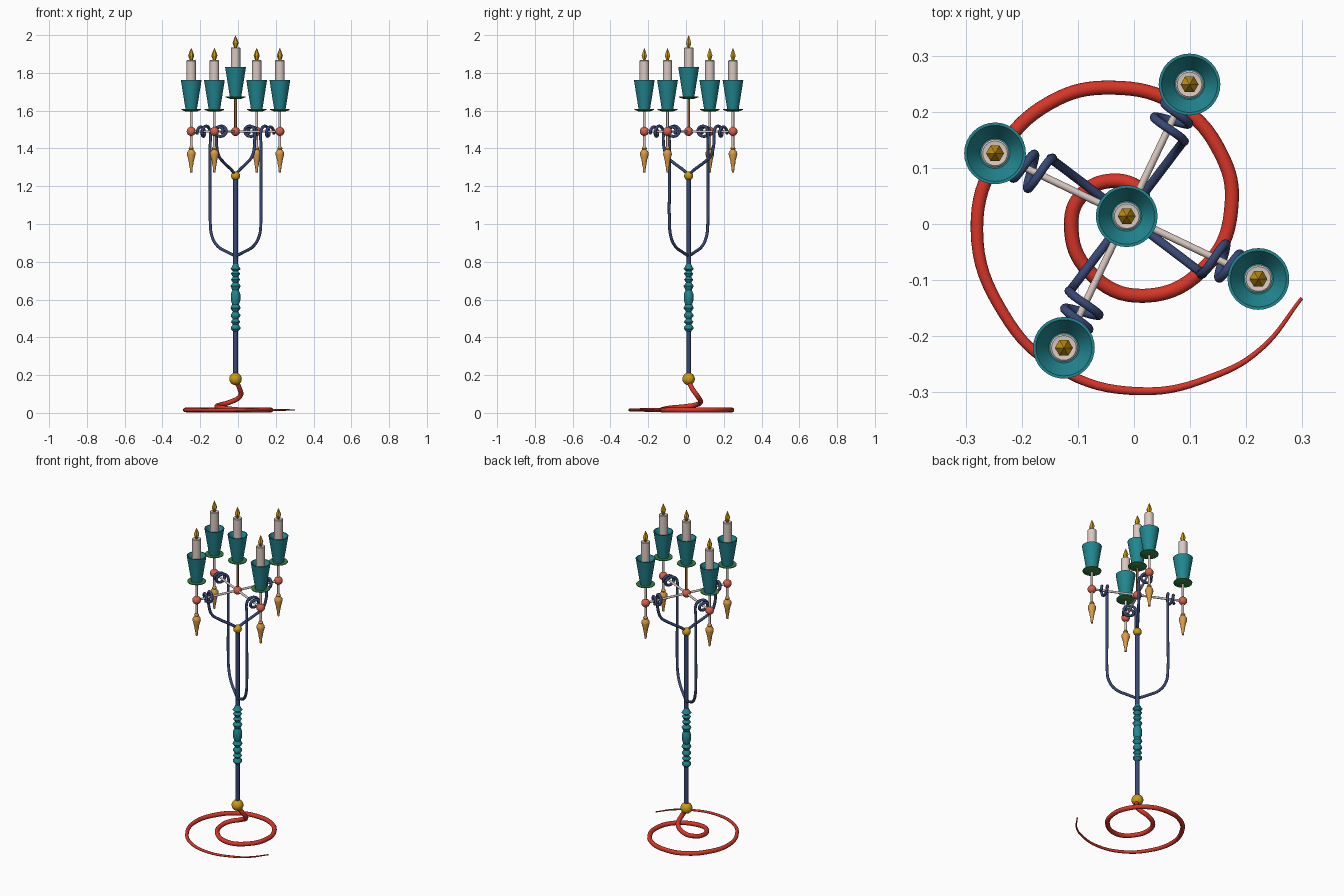
import bpy, bmesh, math
from mathutils import Vector

if "Cube" in bpy.data.objects:
    bpy.data.objects.remove(bpy.data.objects["Cube"])

CX, CY = -0.013, 0.014           # column axis
ARM, BAR_Z = 0.26, 1.49          # arm length and crossbar height
ARM_DEG = -25.5


def mat(name, r, g, b):
    m = bpy.data.materials.new(name)
    m.diffuse_color = (r, g, b, 1)
    m.use_nodes = True
    m.node_tree.nodes["Principled BSDF"].inputs["Base Color"].default_value = m.diffuse_color
    return m


RED = mat("red", 0.68, 0.035, 0.02)
TEAL = mat("teal", 0.015, 0.24, 0.28)
NAVY = mat("navy", 0.04, 0.065, 0.18)
GOLD = mat("gold", 0.62, 0.33, 0.006)
TAN = mat("tan", 0.70, 0.33, 0.06)
CORAL = mat("coral", 0.68, 0.12, 0.07)
CREAM = mat("cream", 0.70, 0.59, 0.54)
GREEN = mat("green", 0.04, 0.22, 0.06)
BROWN = mat("brown", 0.27, 0.11, 0.03)


def smooth(ob, deg=40):
    bpy.ops.object.select_all(action='DESELECT')
    ob.select_set(True)
    bpy.context.view_layer.objects.active = ob
    bpy.ops.object.shade_smooth_by_angle(angle=math.radians(deg))


def lathe(name, profile, m, x=CX, y=CY, z=0.0, n=24, soft=True):
    """Spin an (r, z) profile, listed bottom to top outside, around the vertical axis."""
    bm = bmesh.new()
    rings = []
    for r, h in profile:
        if r < 1e-6:
            rings.append([bm.verts.new((0, 0, h))] * n)
        else:
            rings.append([bm.verts.new((r * math.cos(2 * math.pi * i / n),
                                        r * math.sin(2 * math.pi * i / n), h)) for i in range(n)])
    for a, b in zip(rings, rings[1:]):
        for i in range(n):
            j = (i + 1) % n
            quad = list(dict.fromkeys([a[i], a[j], b[j], b[i]]))
            if len(quad) > 2:
                bm.faces.new(quad)
    me = bpy.data.meshes.new(name)
    bmesh.ops.recalc_face_normals(bm, faces=bm.faces)
    bm.to_mesh(me)
    bm.free()
    me.materials.append(m)
    ob = bpy.data.objects.new(name, me)
    ob.location = (x, y, z)
    bpy.context.collection.objects.link(ob)
    if soft:
        smooth(ob)
    return ob


def ball(name, r, z, m, x=CX, y=CY):
    prof = [(r * math.sin(math.pi * i / 12), -r * math.cos(math.pi * i / 12)) for i in range(13)]
    return lathe(name, prof, m, x, y, z)


def rod(name, r, z0, z1, m, x=CX, y=CY):
    return lathe(name, [(0, z0), (r, z0), (r, z1), (0, z1)], m, x, y, n=16)


def tube(name, pts, depth, m, radii=None, straight=False, res=8):
    cu = bpy.data.curves.new(name, 'CURVE')
    cu.dimensions = '3D'
    cu.bevel_depth, cu.bevel_resolution, cu.resolution_u = depth, 3, res
    cu.use_fill_caps = True
    sp = cu.splines.new('BEZIER')
    sp.bezier_points.add(len(pts) - 1)
    for i, (bp, p) in enumerate(zip(sp.bezier_points, pts)):
        bp.co = p
        bp.handle_left_type = bp.handle_right_type = 'VECTOR' if straight else 'AUTO'
        bp.radius = radii[i] if radii else 1
    cu.materials.append(m)
    ob = bpy.data.objects.new(name, cu)
    bpy.context.collection.objects.link(ob)
    bpy.ops.object.select_all(action='DESELECT')
    ob.select_set(True)
    bpy.context.view_layer.objects.active = ob
    bpy.ops.object.convert(target='MESH')
    smooth(bpy.context.object)


# Spiral foot, tapering to the tip
foot = [(CX, CY, 0.17), (0.008, 0.032, 0.13), (0.012, 0.06, 0.09), (-0.04, 0.077, 0.058),
        (-0.092, 0.053, 0.043), (-0.112, 0, 0.034), (-0.08, -0.085, 0.026)]
foot += [(x, y, 0.0155) for x, y in [
    (0.018, -0.128), (0.135, -0.068), (0.174, 0.036), (0.155, 0.125), (0.08, 0.21), (-0.038, 0.243),
    (-0.15, 0.216), (-0.24, 0.125), (-0.28, -0.01), (-0.232, -0.16), (-0.135, -0.257),
    (0.01, -0.298), (0.15, -0.268), (0.228, -0.221), (0.299, -0.132)]]
taper = [1 if i < 15 else 1 - 0.75 * (i - 14) / (len(foot) - 15) for i in range(len(foot))]
tube("spiral_foot", foot, 0.013, RED, taper)

# Column with its balls and turned grip
ball("base_ball", 0.033, 0.18, GOLD)
rod("column", 0.0125, 0.19, 1.25, NAVY)
ball("upper_ball", 0.024, 1.255, GOLD)
grip = [(0.012, 0.43), (0.025, 0.445), (0.025, 0.455), (0.014, 0.468), (0.025, 0.482), (0.014, 0.497),
        (0.025, 0.512), (0.025, 0.52), (0.014, 0.535), (0.027, 0.555), (0.018, 0.575), (0.025, 0.595),
        (0.025, 0.63), (0.017, 0.65), (0.027, 0.672), (0.014, 0.69), (0.024, 0.705), (0.014, 0.72),
        (0.025, 0.738), (0.014, 0.75), (0.027, 0.762), (0.02, 0.772), (0.012, 0.79)]
lathe("turned_grip", grip, TEAL)


def candle_set(x, y, z, tag):
    """Drip dish, cup, candle and flame; z is the dish height."""
    lathe("dish_" + tag, [(0, -0.004), (0.03, -0.004), (0.052, 0.004), (0.052, 0.008), (0, 0.006)],
          GREEN, x, y, z)
    lathe("cup_" + tag, [(0, 0.006), (0.03, 0.006), (0.055, 0.163), (0.050, 0.163), (0.027, 0.13), (0, 0.13)],
          TEAL, x, y, z, n=32)
    lathe("candle_" + tag, [(0, 0.10), (0.025, 0.10), (0.025, 0.264), (0.022, 0.267), (0, 0.264)],
          CREAM, x, y, z)
    lathe("flame_" + tag, [(0, 0.264), (0.007, 0.265), (0.016, 0.291), (0.009, 0.312), (0, 0.333)],
          GOLD, x, y, z, n=6, soft=False)


# Centre light
ball("hub_ball", 0.024, BAR_Z, CORAL)
rod("centre_stem", 0.007, BAR_Z, 1.675, BROWN)
candle_set(CX, CY, 1.667, "centre")

pendant = [(0, 1.272), (0.006, 1.274), (0.008, 1.30), (0.012, 1.318), (0.014, 1.335), (0.023, 1.368),
           (0.022, 1.38), (0.011, 1.395), (0.014, 1.40), (0.008, 1.41), (0, 1.41)]

# Four arms
for k in range(4):
    a = math.radians(ARM_DEG + 90 * k)
    d = Vector((math.cos(a), math.sin(a), 0))
    n = Vector((-d.y, d.x, 0))
    hub = Vector((CX, CY, 0))
    end = hub + d * ARM
    tag = str(k + 1)
    up = Vector((0, 0, BAR_Z))
    tube("crossbar_" + tag, [hub + up, end + up], 0.0065, CREAM, straight=True)
    ball("arm_ball_" + tag, 0.024, BAR_Z, CORAL, end.x, end.y)
    rod("arm_stem_" + tag, 0.007, 1.40, 1.605, CREAM, end.x, end.y)
    lathe("pendant_" + tag, pendant, TAN, end.x, end.y)
    candle_set(end.x, end.y, 1.60, tag)
    # Bent support rising from the column, low and high on alternate arms
    side = d * 0.165 - n * 0.034
    if k % 2 == 0:
        rise = [(0, 0.83), (0.3, 0.85), (0.72, 0.885), (0.94, 0.94), (1, 1.02), (1, 1.2), (1, 1.42)]
    else:
        rise = [(0, 1.26), (0.2, 1.285), (0.6, 1.325), (0.87, 1.36), (0.98, 1.41), (1, 1.45)]
    path = [hub + side * t + Vector((0, 0, z)) for t, z in rise]
    # Curl winding round the crossbar
    for i in range(14):
        t = i / 13
        w = 2 * math.pi * 1.6 * t
        r = 0.034 - 0.008 * t
        path.append(hub + d * (0.165 + 0.05 * t) - n * (r * math.cos(w))
                    + Vector((0, 0, BAR_Z + r * 0.85 * math.sin(w))))
    tube("support_" + tag, path, 0.008, NAVY, res=5)
